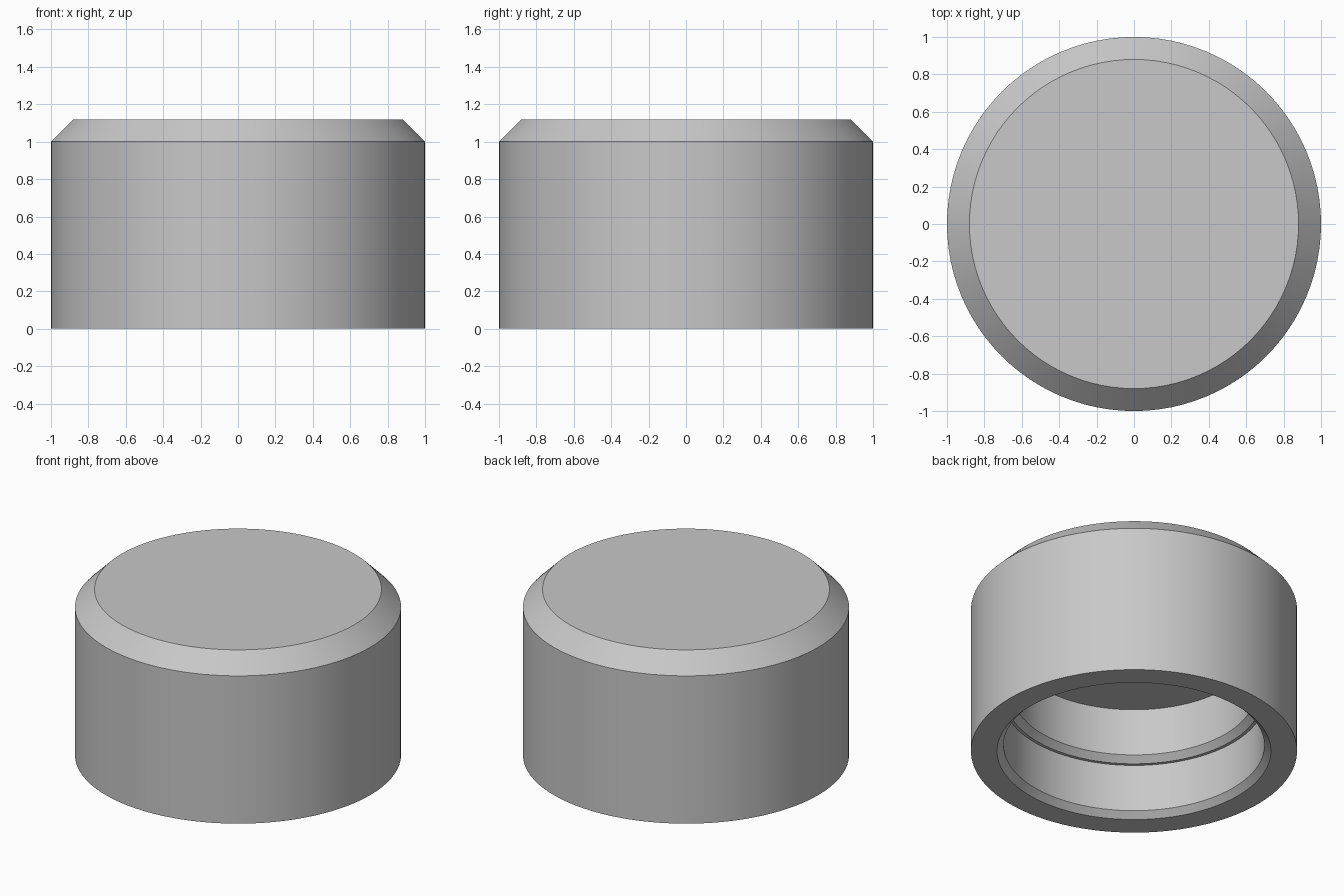
import bpy
import bmesh
import math

default = bpy.data.objects.get("Cube")
if default:
    bpy.data.objects.remove(default, do_unlink=True)

SEGMENTS = 96

# Plain grey material
grey = bpy.data.materials.new("grey")
grey.use_nodes = True
colour = (0.58, 0.58, 0.58, 1)
grey.diffuse_color = colour
grey.node_tree.nodes["Principled BSDF"].inputs["Base Color"].default_value = colour


def lathe(name, profile, material):
    """Revolve a (radius, height) profile about z and cap both ends flat."""
    bm = bmesh.new()
    rings = []
    for radius, height in profile:
        ring = []
        for i in range(SEGMENTS):
            a = math.tau * i / SEGMENTS
            ring.append(bm.verts.new((radius * math.cos(a), radius * math.sin(a), height)))
        rings.append(ring)
    for low, high in zip(rings, rings[1:]):
        for i in range(SEGMENTS):
            j = (i + 1) % SEGMENTS
            bm.faces.new((low[i], low[j], high[j], high[i]))
    bm.faces.new(rings[0])
    bm.faces.new(rings[-1])
    bmesh.ops.recalc_face_normals(bm, faces=bm.faces)
    mesh = bpy.data.meshes.new(name)
    bm.to_mesh(mesh)
    bm.free()
    mesh.materials.append(material)
    obj = bpy.data.objects.new(name, mesh)
    bpy.context.collection.objects.link(obj)
    bpy.ops.object.select_all(action="DESELECT")
    obj.select_set(True)
    bpy.context.view_layer.objects.active = obj
    bpy.ops.object.shade_smooth_by_angle(angle=math.radians(30))
    return obj


# Hollow cap: bevelled outside, stepped bore open at the bottom
outside = [(0.88, 1.12), (1.0, 1.0), (1.0, 0.0)]
lower_bore = [(0.84, 0.0), (0.80, 0.04), (0.80, 0.36)]
upper_bore = [(0.78, 0.36), (0.74, 0.40), (0.74, 0.72)]
lathe("cap", outside + lower_bore + upper_bore, grey)
